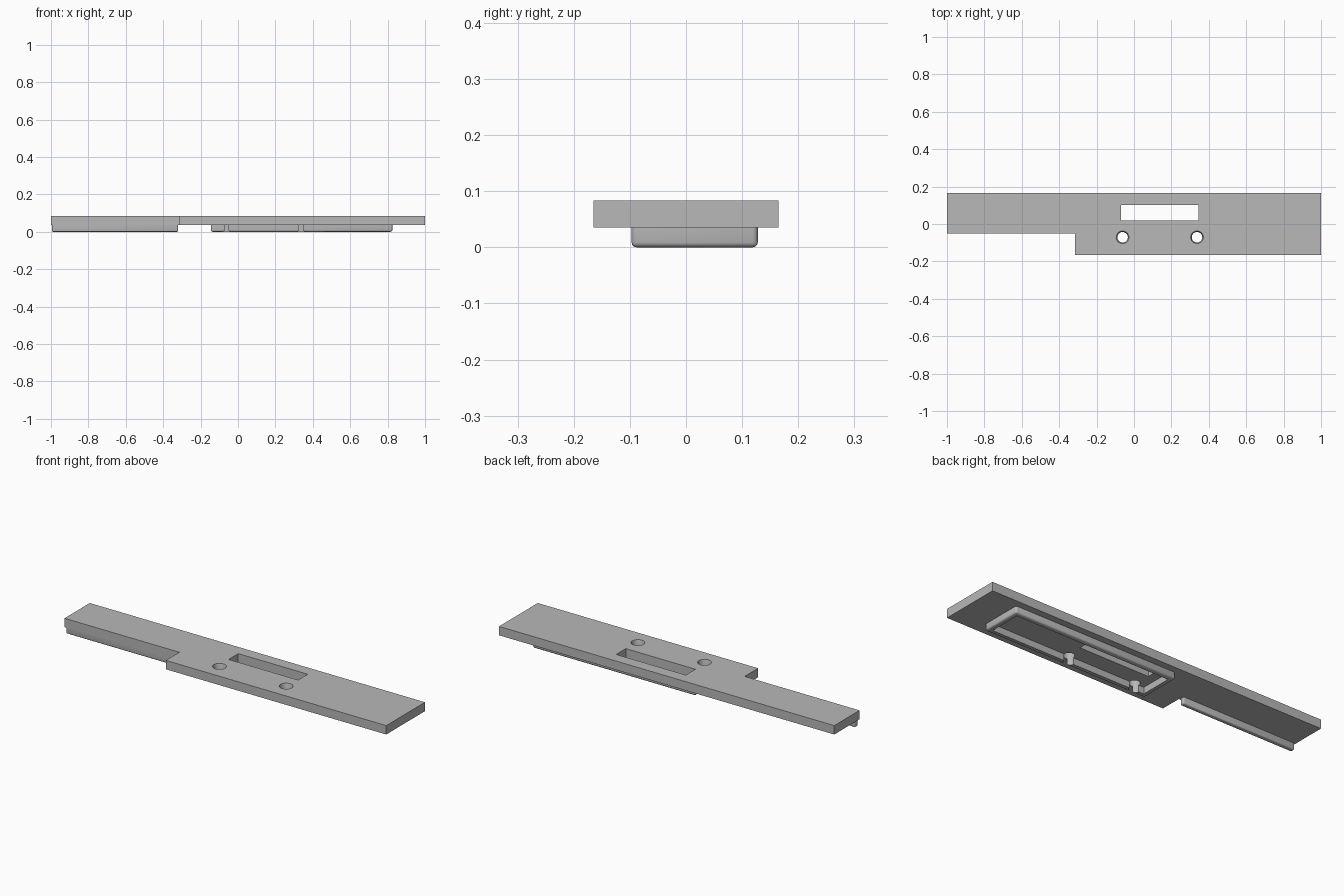
import bpy
import bmesh

default = bpy.data.objects.get("Cube")
if default:
    bpy.data.objects.remove(default, do_unlink=True)

# Single grey material
grey = bpy.data.materials.new("plain grey")
grey.use_nodes = True
colour = (0.48, 0.48, 0.48, 1)
grey.diffuse_color = colour
grey.node_tree.nodes["Principled BSDF"].inputs["Base Color"].default_value = colour

PLATE_BOTTOM, PLATE_TOP = 0.035, 0.083
RAIL_WIDTH = 0.025


def finish(name, bm):
    bmesh.ops.recalc_face_normals(bm, faces=bm.faces)
    mesh = bpy.data.meshes.new(name)
    bm.to_mesh(mesh)
    bm.free()
    mesh.materials.append(grey)
    obj = bpy.data.objects.new(name, mesh)
    bpy.context.collection.objects.link(obj)
    return obj


def prism(name, outline, z0, z1, rounding=0):
    """Extrude an outline; optionally round its lower rim and upright corners."""
    bm = bmesh.new()
    face = bm.faces.new([bm.verts.new((x, y, z0)) for x, y in outline])
    result = bmesh.ops.extrude_face_region(bm, geom=[face])
    top = [v for v in result["geom"] if isinstance(v, bmesh.types.BMVert)]
    bmesh.ops.translate(bm, verts=top, vec=(0, 0, z1 - z0))
    if rounding:
        edges = [e for e in bm.edges if min(v.co.z for v in e.verts) < z0 + 0.001]
        bmesh.ops.bevel(bm, geom=edges, offset=rounding, segments=3,
                        profile=0.5, affect='EDGES')
    return finish(name, bm)


def box(name, x0, x1, y0, y1, z0, z1, rounding=0):
    return prism(name, [(x0, y0), (x1, y0), (x1, y1), (x0, y1)], z0, z1, rounding)


def lathe(name, x, y, profile, sides=32):
    """Solid of revolution from (radius, height) pairs that start and end on the axis."""
    bm = bmesh.new()
    verts = [bm.verts.new((x + r, y, z)) for r, z in profile]
    edges = [bm.edges.new(pair) for pair in zip(verts, verts[1:])]
    bmesh.ops.spin(bm, geom=verts + edges, cent=(x, y, 0), axis=(0, 0, 1),
                   angle=6.2831853, steps=sides)
    bmesh.ops.remove_doubles(bm, verts=bm.verts, dist=0.0001)
    return finish(name, bm)


def cut(target, cutters):
    bpy.context.view_layer.objects.active = target
    for cutter in cutters:
        mod = target.modifiers.new("cut", 'BOOLEAN')
        mod.operation = 'DIFFERENCE'
        mod.solver = 'EXACT'
        mod.object = cutter
        bpy.ops.object.modifier_apply(modifier=mod.name)


# Main plate with one narrow end
plate = prism("plate", [(-1, -0.05), (-0.315, -0.05), (-0.315, -0.165),
                        (1, -0.165), (1, 0.165), (-1, 0.165)],
              PLATE_BOTTOM, PLATE_TOP)

# Locating ring under the wide end
x0, x1, y0, y1 = -0.145, 0.825, -0.097, 0.128
ring = box("locating_ring", x0, x1, y0, y1, 0, PLATE_BOTTOM, 0.009)
ring_inside = box("ring_cutter", x0 + RAIL_WIDTH, x1 - RAIL_WIDTH,
                  y0 + RAIL_WIDTH, y1 - RAIL_WIDTH, -0.1, 0.1)
cut(ring, [ring_inside])

# Straight rail under the narrow end
rail = box("edge_rail", -0.995, -0.32, -0.045, -0.045 + RAIL_WIDTH,
           0, PLATE_BOTTOM, 0.006)

# Window and two countersunk screw holes
window = box("window_cutter", -0.07, 0.345, 0.02, 0.102, 0.02, 0.1)
holes = [lathe("hole_cutter", x, -0.071,
               [(0, -0.02), (0.028, -0.02), (0.028, 0.07),
                (0.034, PLATE_TOP), (0.034, 0.1), (0, 0.1)])
         for x in (-0.061, 0.337)]
cut(plate, [window] + holes)
cut(ring, holes)

for cutter in [ring_inside, window] + holes:
    bpy.data.objects.remove(cutter, do_unlink=True)

# Smooth curved walls, keep the crisp edges
for obj in (plate, ring, rail):
    bpy.ops.object.select_all(action='DESELECT')
    obj.select_set(True)
    bpy.context.view_layer.objects.active = obj
    bpy.ops.object.shade_smooth_by_angle(angle=0.6)
